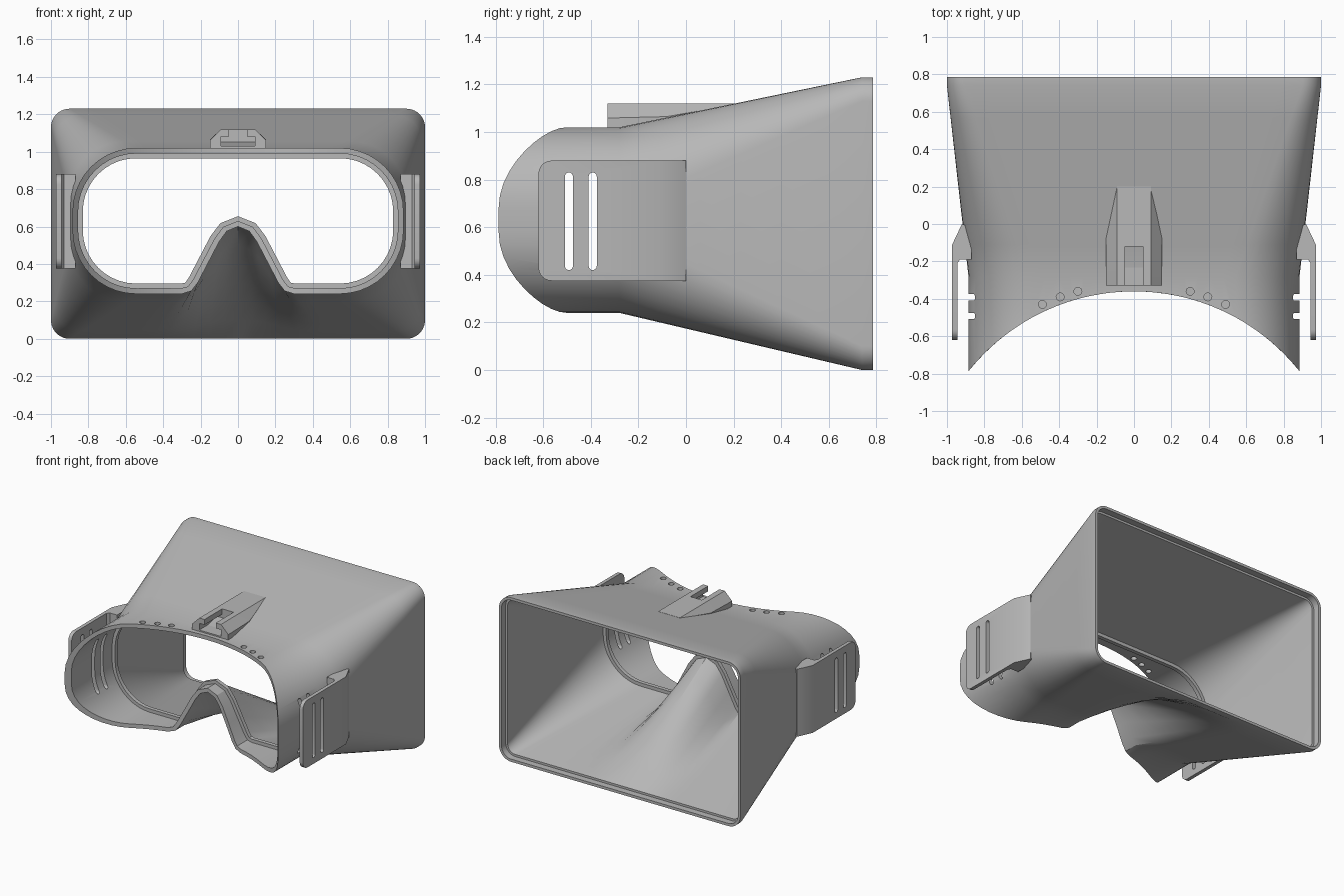
import bpy, bmesh
from math import sin, cos, pi, sqrt
from mathutils import Vector

if "Cube" in bpy.data.objects:
    bpy.data.objects.remove(bpy.data.objects["Cube"], do_unlink=True)

grey = bpy.data.materials.new("plain grey plastic")
grey.use_nodes = True
grey.diffuse_color = (0.48, 0.48, 0.48, 1)
grey.node_tree.nodes["Principled BSDF"].inputs["Base Color"].default_value = grey.diffuse_color


def finish(name, bm):
    bmesh.ops.recalc_face_normals(bm, faces=bm.faces)
    mesh = bpy.data.meshes.new(name)
    bm.to_mesh(mesh)
    bm.free()
    mesh.materials.append(grey)
    obj = bpy.data.objects.new(name, mesh)
    bpy.context.collection.objects.link(obj)
    return obj


def activate(obj):
    bpy.ops.object.select_all(action='DESELECT')
    obj.select_set(True)
    bpy.context.view_layer.objects.active = obj


def cut(obj, cutter):
    activate(obj)
    mod = obj.modifiers.new("cut", 'BOOLEAN')
    mod.operation, mod.solver, mod.object = 'DIFFERENCE', 'EXACT', cutter
    bpy.ops.object.modifier_apply(modifier=mod.name)


def smooth(obj, angle=0.5):
    activate(obj)
    bpy.ops.object.shade_smooth_by_angle(angle=angle)


def loft(name, rings, closed=False):
    """Bridge equal rings of 3D points; cap the ends or join last to first."""
    bm = bmesh.new()
    vs = [[bm.verts.new(p) for p in ring] for ring in rings]
    n = len(vs[0])
    for k in range(len(vs) if closed else len(vs) - 1):
        a, b = vs[k], vs[(k + 1) % len(vs)]
        for i in range(n):
            j = (i + 1) % n
            bm.faces.new((a[i], a[j], b[j], b[i]))
    if not closed:
        bm.faces.new(vs[0])
        bm.faces.new(vs[-1])
    return finish(name, bm)


def prism(name, points, direction):
    """Extrude a flat polygon along a direction."""
    d = Vector(direction)
    return loft(name, [points, [Vector(p) + d for p in points]])


# Matching outlines for the face opening and the screen opening
def outline(w, top, bottom, r, nose):
    half = []
    cx = w - r
    for i in range(8):
        half.append((cx * i / 8, top))
    for i in range(11):
        a = pi / 2 * (1 - i / 10)
        half.append((cx + r * cos(a), top - r + r * sin(a)))
    for i in range(11):
        a = -pi / 2 * i / 10
        half.append((cx + r * cos(a), bottom + r + r * sin(a)))
    for i in range(1, 4):
        half.append((cx + (nose[0][0] - cx) * i / 4, bottom))
    half += nose
    return half + [(-x, z) for x, z in reversed(half[1:-1])]


def offset(ring, t):
    out = []
    for i, (x, z) in enumerate(ring):
        px, pz = ring[i - 1]
        nx, nz = ring[(i + 1) % len(ring)]
        d = Vector((nx - px, nz - pz)).normalized()
        out.append((x + d.y * t, z - d.x * t))
    return out


nose = [(0.30, 0.24), (0.25, 0.255), (0.215, 0.30), (0.16, 0.405),
        (0.10, 0.52), (0.06, 0.575), (0, 0.60)]
face = outline(0.885, 1.02, 0.24, 0.34, nose)
screen = outline(1.0, 1.23, 0.0, 0.1, [(0.48 * (1 - i / 6), 0) for i in range(7)])


def face_edge(x):
    return -0.36 - 1.13 + sqrt(1.13 ** 2 - x * x)


def at(ring, y):
    return [(x, face_edge(x) if y is None else y, z) for x, z in ring]


def between(a, b, steps=6):
    return [[Vector(p).lerp(Vector(q), k / steps) for p, q in zip(a, b)]
            for k in range(steps + 1)]


# Hollow hood with inner lens ledge and recessed screen rim
wall, ledge, lip = offset(face, 0.03), offset(face, 0.055), offset(screen, 0.02)
inner = offset(screen, 0.036)
rings = [at(face, None)]
rings += between(at(face, -0.28), at(screen, 0.74))
rings += [at(screen, 0.785), at(lip, 0.785), at(lip, 0.735)]
rings += between(at(inner, 0.735), at(wall, -0.24))
rings += [at(ledge, -0.24), at(ledge, -0.27), at(wall, -0.27), at(wall, None)]
hood = loft("hood", rings, closed=True)

# Strap plates, with rounded front corners
plan = [(0.945, -0.62), (0.972, -0.62), (0.972, -0.11), (0.92, 0),
        (0.89, -0.01), (0.87, -0.1), (0.87, -0.19), (0.93, -0.19), (0.945, -0.21)]
plates = []
for side, label in ((1, "left"), (-1, "right")):
    plate = prism(label + "_strap_plate", [(side * x, y, 0.375) for x, y in plan], (0, 0, 0.505))
    bm = bmesh.new()
    bm.from_mesh(plate.data)
    corners = [e for e in bm.edges if all(v.co.y < -0.61 for v in e.verts)
               and abs(e.verts[0].co.z - e.verts[1].co.z) < 0.01]
    bmesh.ops.bevel(bm, geom=corners, offset=0.055, segments=6, profile=0.5, affect='EDGES')
    bm.to_mesh(plate.data)
    bm.free()
    plates.append(plate)

# Strap slots through the plates and hood sides
for y in (-0.492, -0.392):
    r = 0.017
    pts = []
    for end, start in ((0.83 - r, 0), (0.42 + r, pi)):
        pts += [(-1.2, y + r * cos(start + pi * i / 8), end + r * sin(start + pi * i / 8))
                for i in range(9)]
    slot = prism("slot_cutter", pts, (2.4, 0, 0))
    for target in [hood] + plates:
        cut(target, slot)
    bpy.data.objects.remove(slot, do_unlink=True)

# Vent holes along the brow
for side in (1, -1):
    for x, y in ((0.3, -0.36), (0.395, -0.39), (0.49, -0.43)):
        hole = prism("hole_cutter", [(side * x + 0.021 * cos(pi * i / 8),
                     y + 0.021 * sin(pi * i / 8), 0.9) for i in range(16)], (0, 0, 0.3))
        cut(hood, hole)
        bpy.data.objects.remove(hole, do_unlink=True)

# Top mount block: y, half width, base height, shoulder height
stations = [(-0.33, 0.15, 1.005, 1.06), (-0.28, 0.15, 1.005, 1.06),
            (-0.08, 0.15, 1.042, 1.065), (0.2, 0.09, 1.10, 1.115)]
mount = loft("top_mount", [
    [(-w, y, b), (-w, y, s), (-0.09, y, 1.12), (0.09, y, 1.12), (w, y, s), (w, y, b)]
    for y, w, b, s in stations])
# T-shaped channel open at the front and top
tee = [(0.09, 1.03), (0.09, 1.08), (0.047, 1.08), (0.047, 1.2)]
tee += [(-x, z) for x, z in reversed(tee)]
channel = prism("channel_cutter", [(x, -0.4, z) for x, z in tee], (0, 0.28, 0))
cut(mount, channel)
bpy.data.objects.remove(channel, do_unlink=True)

for part in [hood, mount] + plates:
    smooth(part)
